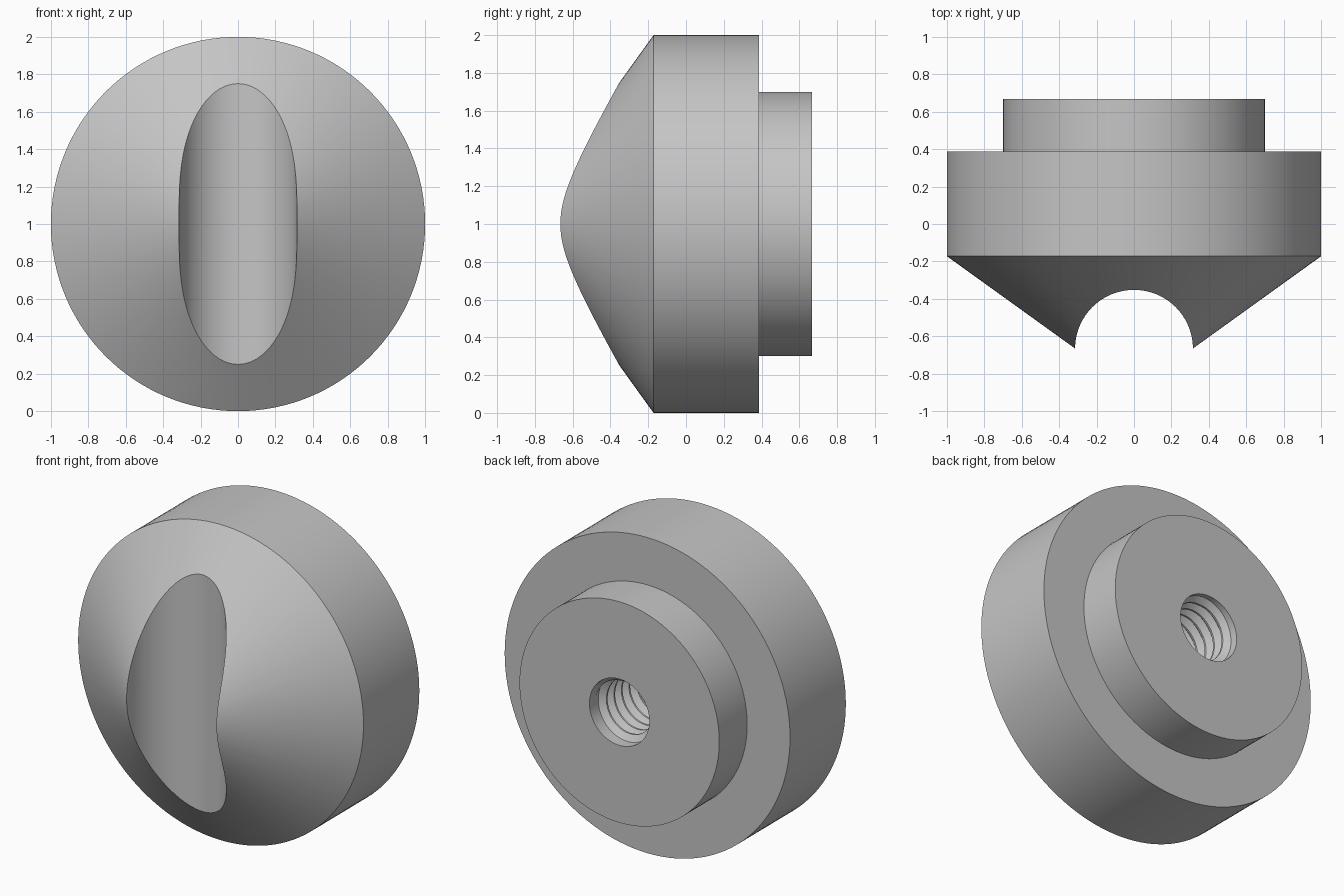
import bpy
import bmesh
from math import cos, sin, pi, radians

cube = bpy.data.objects.get("Cube")
if cube:
    bpy.data.objects.remove(cube, do_unlink=True)

SEGMENTS = 128
BORE, CREST, BORE_END = 0.21, 0.172, -0.1
PITCH = 0.075

grey = bpy.data.materials.new("plain grey")
grey.use_nodes = True
colour = (0.56, 0.56, 0.56, 1)
grey.diffuse_color = colour
grey.node_tree.nodes["Principled BSDF"].inputs["Base Color"].default_value = colour


def make_object(name, bm):
    bmesh.ops.recalc_face_normals(bm, faces=bm.faces)
    mesh = bpy.data.meshes.new(name)
    bm.to_mesh(mesh)
    bm.free()
    obj = bpy.data.objects.new(name, mesh)
    mesh.materials.append(grey)
    bpy.context.collection.objects.link(obj)
    return obj


def activate(obj):
    bpy.ops.object.select_all(action='DESELECT')
    obj.select_set(True)
    bpy.context.view_layer.objects.active = obj


def around(r, y, a):
    """Point at angle a on a circle about the front-to-back axis."""
    return (r * cos(a), y, 1 + r * sin(a))


# Turned body: cone, rim, rear boss and blind bore, as (radius, y)
profile = [(0, -0.892), (1, -0.172), (1, 0.387), (0.7, 0.387),
           (0.7, 0.667), (BORE, 0.667), (BORE, BORE_END), (0, BORE_END)]
bm = bmesh.new()
verts = [bm.verts.new(around(r, y, 0)) for r, y in profile]
edges = [bm.edges.new(pair) for pair in zip(verts, verts[1:])]
bmesh.ops.spin(bm, geom=verts + edges, cent=(0, 0, 1), axis=(0, 1, 0),
               angle=2 * pi, steps=SEGMENTS, use_merge=True)
bmesh.ops.remove_doubles(bm, verts=bm.verts, dist=1e-5)
body = make_object("knob_body", bm)

# Round-bottomed groove cutter, extended forward to clear the cone tip
bm = bmesh.new()
R, Y0, STEPS = 0.315, -0.667, 48
outline = [(-R, -1.2), (R, -1.2)]
outline += [(R * cos(pi * i / STEPS), Y0 + R * sin(pi * i / STEPS))
            for i in range(STEPS + 1)]
base = bm.faces.new([bm.verts.new((x, y, -0.2)) for x, y in outline])
top = bmesh.ops.extrude_face_region(bm, geom=[base])["geom"]
bmesh.ops.translate(bm, vec=(0, 0, 2.4),
                    verts=[v for v in top if isinstance(v, bmesh.types.BMVert)])
cutter = make_object("groove_cutter", bm)
cutter.hide_render = True

activate(body)
cut = body.modifiers.new("groove", 'BOOLEAN')
cut.operation = 'DIFFERENCE'
cut.solver = 'EXACT'
cut.object = cutter
bpy.ops.object.modifier_apply(modifier=cut.name)
bpy.data.objects.remove(cutter, do_unlink=True)
bpy.ops.object.shade_smooth_by_angle(angle=radians(25))

# Internal screw thread: a helical ridge with a narrow flat crest
bm = bmesh.new()
PER_TURN = 48
turns = (0.667 - BORE_END) / PITCH - 1.2
count = int(turns * PER_TURN)
section = [(BORE + 0.002, -0.46), (CREST, -0.08),
           (CREST, 0.08), (BORE + 0.002, 0.46)]
previous = None
for i in range(count + 1):
    a = 2 * pi * i / PER_TURN
    y = BORE_END + PITCH * (0.6 + i / PER_TURN)
    fade = min(1, 4 * i / PER_TURN, 4 * (count - i) / PER_TURN)
    ring = [bm.verts.new(around(BORE + 0.002 + (r - BORE - 0.002) * fade,
                                y + PITCH * t, -a))
            for r, t in section]
    if previous:
        for j in range(len(section) - 1):
            bm.faces.new((previous[j], previous[j + 1], ring[j + 1], ring[j]))
    previous = ring
thread = make_object("screw_thread", bm)
# Ridge faces look inward to the bore axis
if sum(p.normal.x * p.center.x + p.normal.z * (p.center.z - 1)
       for p in thread.data.polygons) > 0:
    thread.data.flip_normals()
activate(thread)
bpy.ops.object.shade_smooth_by_angle(angle=radians(25))
